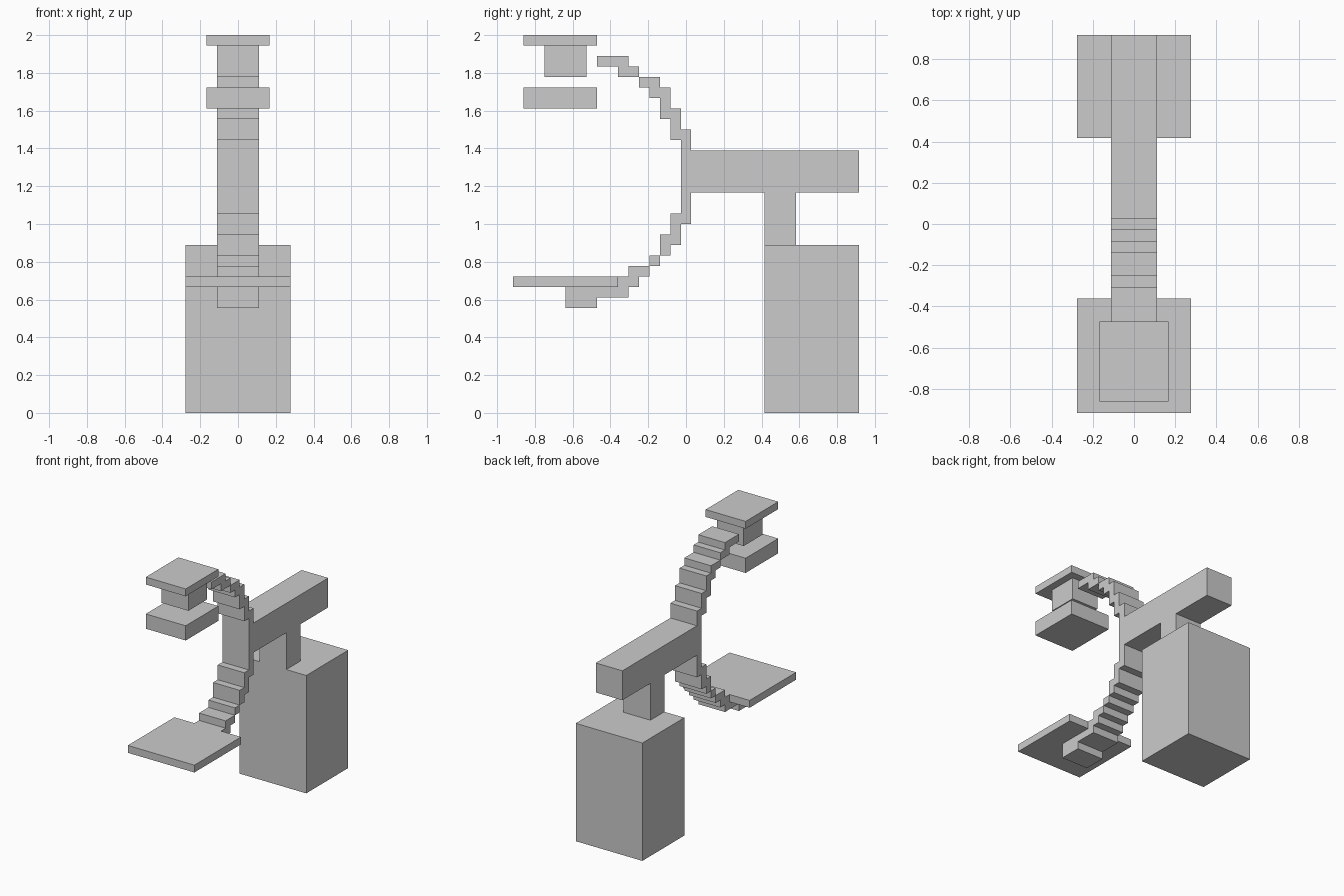
import bpy, bmesh
from mathutils import Vector
from itertools import product

if "Cube" in bpy.data.objects:
    bpy.data.objects.remove(bpy.data.objects["Cube"])

U = 2 / 36        # grid step of the blocky style
Y0 = -16.5        # grid offset that centres the depth

# Each part: half width in x, then side-profile rectangles (y0, y1, z0, z1) in grid steps
PARTS = {
    "base_cabinet": (5, [(24, 33, 0, 16)]),
    "support_post": (2, [(24, 27, 16, 21)]),
    "horizontal_beam": (2, [(17, 33, 21, 25)]),
    "curved_arm": (2, [
        # upper half of the arc
        (8, 11, 33, 34), (10, 12, 32, 33), (12, 14, 31, 32), (13, 15, 30, 31),
        (14, 15, 28, 30), (15, 16, 26, 29), (16, 17, 18, 27),
        # lower half of the arc
        (15, 16, 16, 19), (14, 15, 15, 17), (13, 14, 14, 15), (11, 13, 13, 14),
        (11, 12, 12, 13), (10, 11, 11, 13), (8, 10, 11, 12), (5, 8, 10, 12)]),
    "lower_plate": (5, [(0, 10, 12, 13)]),
    "head_top_plate": (3, [(1, 8, 35, 36)]),
    "head_neck": (2, [(3, 7, 32, 35)]),
    "head_lower_block": (3, [(1, 8, 29, 31)]),
}


def cells_of(half, rects):
    cells = set()
    for a, b, c, d in rects:
        cells.update(product(range(-half, half), range(a, b), range(c, d)))
    return cells


cells = {name: cells_of(*spec) for name, spec in PARTS.items()}
solid = set().union(*cells.values())


def build(name, own):
    """Skin the cells of a part, leaving out faces buried in any part."""
    bm = bmesh.new()
    verts = {}

    def vert(p):
        if p not in verts:
            verts[p] = bm.verts.new(Vector((p[0], p[1] + Y0, p[2])) * U)
        return verts[p]

    for cell in own:
        for axis, side in product(range(3), (0, 1)):
            near = list(cell)
            near[axis] += 2 * side - 1
            if tuple(near) in solid:
                continue
            ring = []
            for s, t in ((0, 0), (1, 0), (1, 1), (0, 1)):
                p = list(cell)
                p[axis] += side
                p[(axis + 1) % 3] += s
                p[(axis + 2) % 3] += t
                ring.append(vert(tuple(p)))
            bm.faces.new(ring if side else ring[::-1])

    # merge coplanar squares into large flat faces
    bmesh.ops.dissolve_limit(bm, angle_limit=0.01, verts=bm.verts[:], edges=bm.edges[:])
    mesh = bpy.data.meshes.new(name)
    bm.to_mesh(mesh)
    bm.free()
    bpy.context.collection.objects.link(bpy.data.objects.new(name, mesh))


for part, own in cells.items():
    build(part, own)
